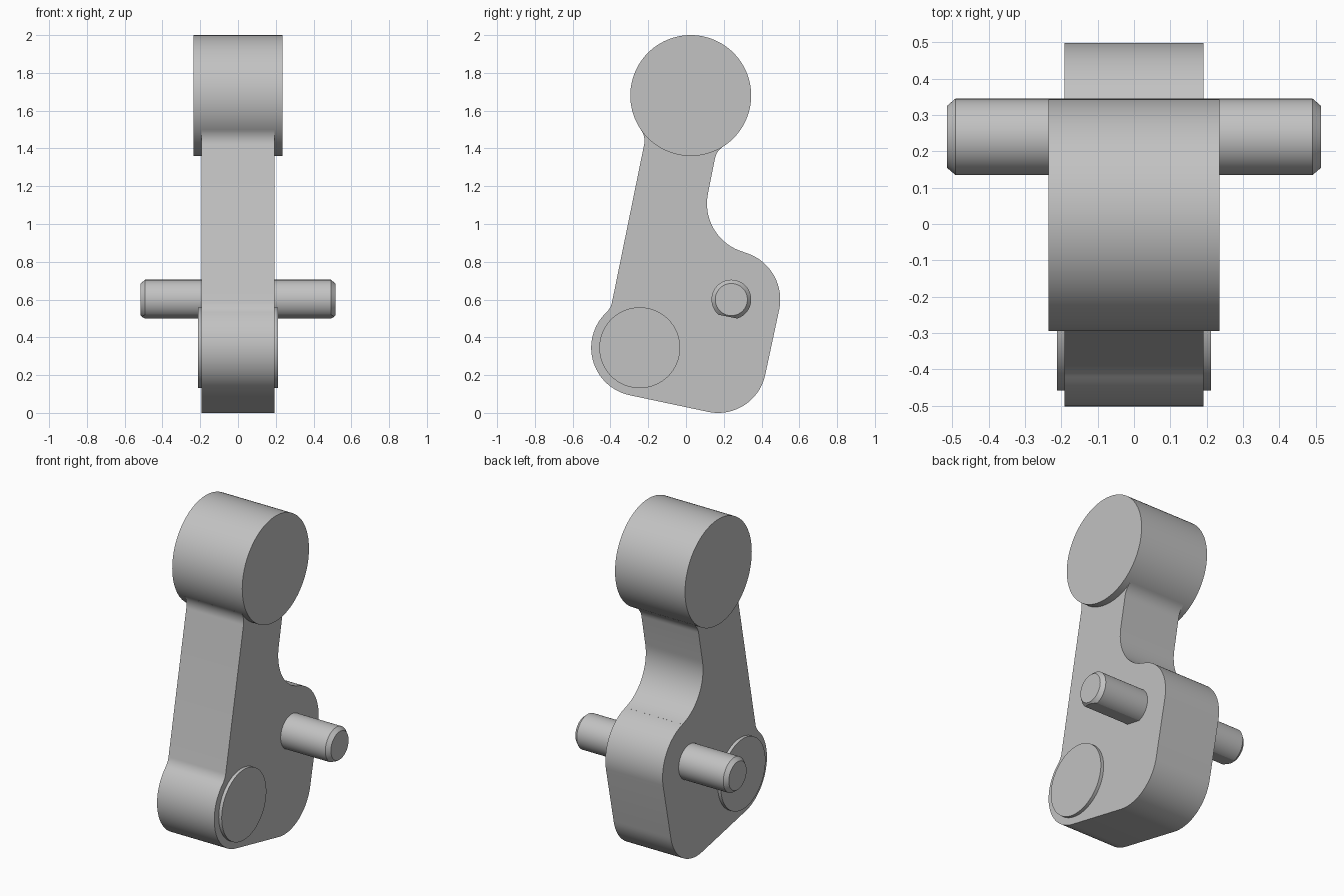
import bpy, bmesh
from math import cos, sin, acos, radians, degrees
from mathutils import Vector

cube = bpy.data.objects.get("Cube")
if cube:
    bpy.data.objects.remove(cube, do_unlink=True)

# Single grey material
grey = bpy.data.materials.new("plain grey")
grey.use_nodes = True
colour = (0.54, 0.54, 0.54, 1)
grey.diffuse_color = colour
grey.node_tree.nodes["Principled BSDF"].inputs["Base Color"].default_value = colour

TILT = 11.3            # lean of the arm, degrees
RIGHT, LEFT = -TILT, 180 - TILT
HEAD, HEAD_R = Vector((0.025, 1.68)), 0.32
FOOT, FOOT_R = Vector((-0.245, 0.345)), 0.257
PIN = Vector((0.24, 0.60))
ARM, FILLET = 0.191, 0.10


def polar(angle):
    return Vector((cos(radians(angle)), sin(radians(angle))))


def arc(centre, radius, start, end):
    n = max(6, int(abs(end - start) / 4))
    return [centre + radius * polar(start + (end - start) * i / n) for i in range(n + 1)]


def circle(centre, radius, n=96):
    return arc(centre, radius, 0, 360)[:-1] if n is None else \
        [centre + radius * polar(360 * i / n) for i in range(n)]


def loft(name, sections):
    """Join equal (x, profile) sections along x and cap both ends."""
    bm = bmesh.new()
    rings = [[bm.verts.new((x, p.x, p.y)) for p in pts] for x, pts in sections]
    for a, b in zip(rings, rings[1:]):
        for i in range(len(a)):
            j = (i + 1) % len(a)
            bm.faces.new((a[i], a[j], b[j], b[i]))
    bm.faces.new(rings[0])
    bm.faces.new(rings[-1])
    return finish(name, bm)


def finish(name, bm):
    bmesh.ops.recalc_face_normals(bm, faces=bm.faces)
    mesh = bpy.data.meshes.new(name)
    bm.to_mesh(mesh)
    bm.free()
    mesh.materials.append(grey)
    obj = bpy.data.objects.new(name, mesh)
    bpy.context.collection.objects.link(obj)
    bpy.ops.object.select_all(action="DESELECT")
    obj.select_set(True)
    bpy.context.view_layer.objects.active = obj
    bpy.ops.object.shade_smooth_by_angle(angle=radians(20))
    return obj


# Lever body: tangent arcs joined by straight edges
head_turn = degrees(acos((ARM + FILLET) / (HEAD_R + FILLET)))
foot_turn = degrees(acos((ARM + FILLET) / (FOOT_R + FILLET)))
head_right, head_left = RIGHT - head_turn, LEFT + head_turn
foot_left = LEFT - foot_turn
outline = arc(FOOT, FOOT_R, foot_left, RIGHT + 270)
outline += arc(Vector((0.17, 0.255)), 0.255, RIGHT - 90, RIGHT)
outline += arc(PIN, 0.259, RIGHT, 75)
outline += arc(Vector((0.377, 1.108)), 0.266, 255, LEFT)
outline += arc(HEAD + (HEAD_R + FILLET) * polar(head_right), FILLET, LEFT, head_right + 180)
outline += arc(HEAD + (HEAD_R + FILLET) * polar(head_left), FILLET, head_left - 180, RIGHT)
outline += arc(FOOT + (FOOT_R + FILLET) * polar(foot_left), FILLET, RIGHT, foot_left - 180)
loft("lever_body", [(-0.192, outline), (0.192, outline)])

# Head roller and foot boss
for name, centre, radius, half in (("head_roller", HEAD, HEAD_R, 0.235),
                                   ("foot_boss", FOOT, 0.214, 0.212)):
    ring = circle(centre, radius)
    loft(name, [(-half, ring), (half, ring)])

# Cross pin: chamfered ends and one flat on the underside
full, tip = circle(PIN, 0.105), circle(PIN, 0.085)
pin = loft("cross_pin", [(-0.515, tip), (-0.492, full), (0.492, full), (0.515, tip)])
bm = bmesh.new()
bm.from_mesh(pin.data)
down = polar(RIGHT - 90)
cut = PIN + 0.092 * down
result = bmesh.ops.bisect_plane(bm, geom=bm.verts[:] + bm.edges[:] + bm.faces[:],
                                plane_co=(0, cut.x, cut.y), plane_no=(0, down.x, down.y),
                                clear_outer=True)
rim = [e for e in result["geom_cut"] if isinstance(e, bmesh.types.BMEdge)]
bmesh.ops.holes_fill(bm, edges=rim)
bpy.data.objects.remove(pin, do_unlink=True)
finish("cross_pin", bm)
